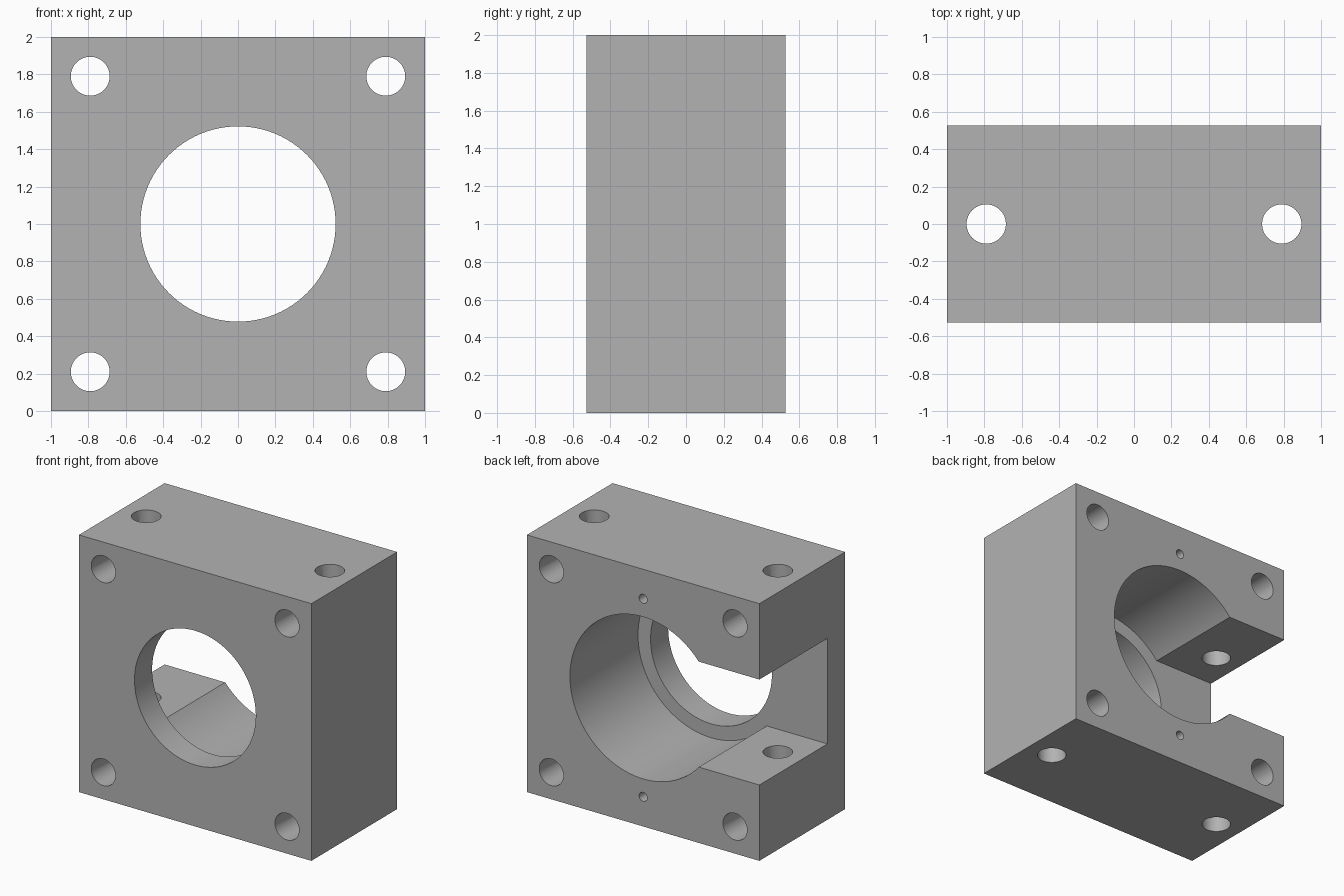
import bpy, bmesh
from math import asin, cos, sin, pi, radians
from mathutils import Matrix, Vector

if "Cube" in bpy.data.objects:
    bpy.data.objects.remove(bpy.data.objects["Cube"], do_unlink=True)

DEPTH = 1.053        # block size along y
BACK = DEPTH / 2
FLOOR = -0.31        # y of the pocket floor
MID = 1.0            # height of the bore axis
POCKET_R = 0.63
SLOT_HALF = 0.41
BOLT = 0.79          # bolt hole offset from the middle

grey = bpy.data.materials.new("plain grey")
grey.use_nodes = True
grey.diffuse_color = (0.45, 0.45, 0.45, 1)
grey.node_tree.nodes["Principled BSDF"].inputs["Base Color"].default_value = grey.diffuse_color


def add_object(name, bm):
    bmesh.ops.recalc_face_normals(bm, faces=bm.faces)
    mesh = bpy.data.meshes.new(name)
    bm.to_mesh(mesh)
    bm.free()
    mesh.materials.append(grey)
    obj = bpy.data.objects.new(name, mesh)
    bpy.context.scene.collection.objects.link(obj)
    return obj


def cut(target, cutter):
    """Subtract the cutter from the target, then discard the cutter."""
    cutter.hide_render = True
    mod = target.modifiers.new("cut", 'BOOLEAN')
    mod.operation = 'DIFFERENCE'
    mod.solver = 'EXACT'
    mod.object = cutter
    bpy.context.view_layer.objects.active = target
    bpy.ops.object.modifier_apply(modifier=mod.name)
    bpy.data.objects.remove(cutter, do_unlink=True)


def drill(target, centre, radius, length, axis='Y', sides=48):
    turn = Matrix.Rotation(radians(90), 4, 'X') if axis == 'Y' else Matrix()
    bm = bmesh.new()
    bmesh.ops.create_cone(bm, cap_ends=True, segments=sides, radius1=radius,
                          radius2=radius, depth=length,
                          matrix=Matrix.Translation(centre) @ turn)
    cut(target, add_object("drill", bm))


# Solid block
bm = bmesh.new()
bmesh.ops.create_cube(bm, size=1, matrix=Matrix.Translation((0, 0, MID))
                      @ Matrix.Diagonal((2, DEPTH, 2, 1)))
block = add_object("bearing_block", bm)

# Round pocket from the back, joined to a slot that opens on the -x side
bm = bmesh.new()
start = pi - asin(SLOT_HALF / POCKET_R)
steps = 96
outline = [(-1.2, SLOT_HALF)]
for i in range(steps + 1):
    a = start * (1 - 2 * i / steps)
    outline.append((POCKET_R * cos(a), POCKET_R * sin(a)))
outline.append((-1.2, -SLOT_HALF))
face = bm.faces.new([bm.verts.new((x, FLOOR, MID + z)) for x, z in outline])
extruded = bmesh.ops.extrude_face_region(bm, geom=[face])["geom"]
bmesh.ops.translate(bm, vec=Vector((0, 1, 0)),
                    verts=[v for v in extruded if isinstance(v, bmesh.types.BMVert)])
cut(block, add_object("pocket_cutter", bm))

# Narrower bore through the front wall
drill(block, (0, -BACK, MID), 0.522, 1, sides=96)

# Bolt holes: four front to back, two top to bottom
for x in (-BOLT, BOLT):
    for z in (MID - BOLT, MID + BOLT):
        drill(block, (x, 0, z), 0.104, 2)
    drill(block, (x, 0, MID), 0.105, 3, axis='Z')

# Small blind screw holes above and below the pocket
for z in (MID - 0.77, MID + 0.77):
    drill(block, (0, BACK, z), 0.035, 0.8, sides=24)

# Smooth the bores, keep the edges crisp
bpy.ops.object.select_all(action='DESELECT')
block.select_set(True)
bpy.context.view_layer.objects.active = block
bpy.ops.object.shade_smooth_by_angle(angle=radians(30))
